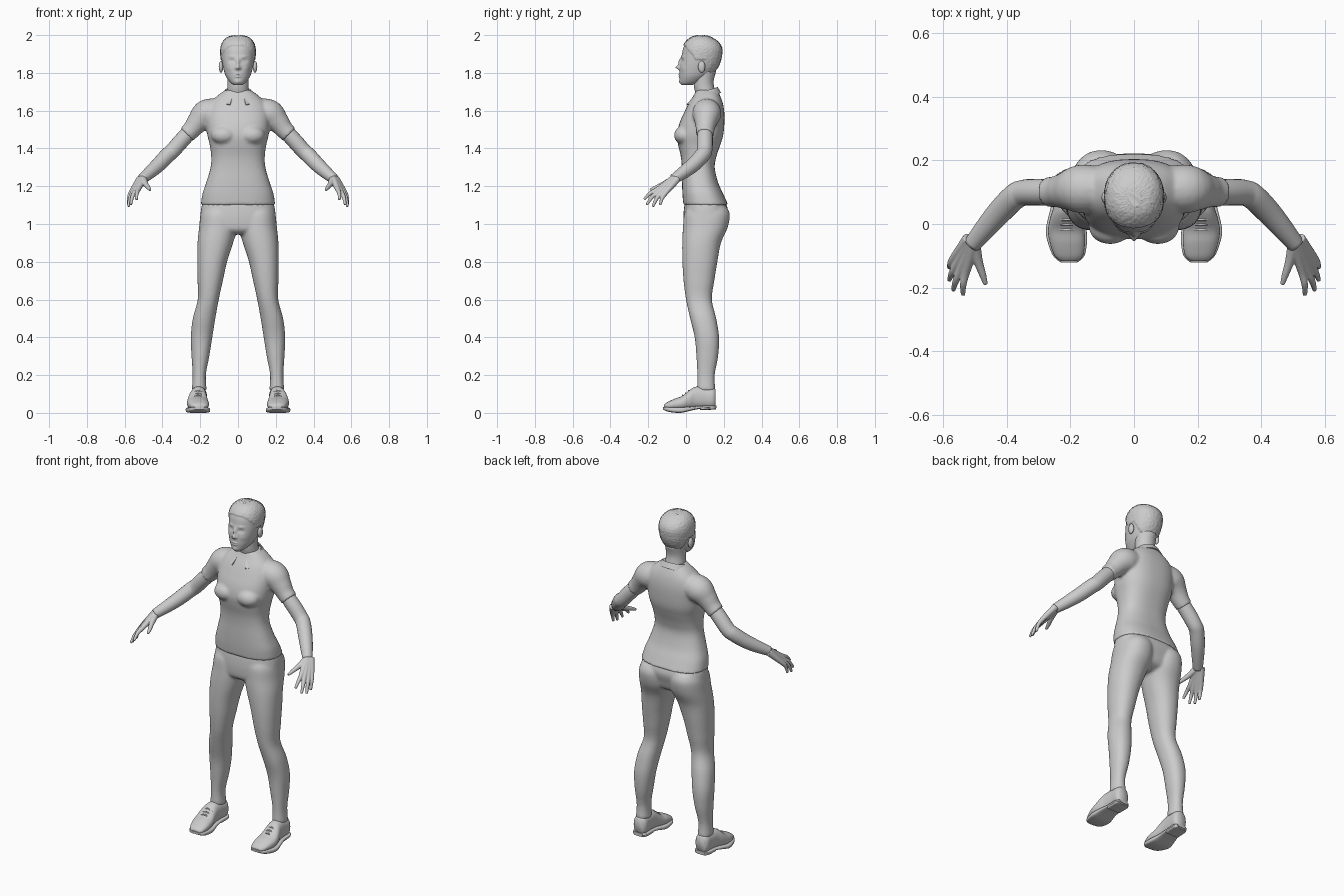
import bpy, bmesh, math, random
from mathutils import Vector

random.seed(4)
grey = bpy.data.materials.new("plain grey")
grey.diffuse_color = (0.6, 0.6, 0.6, 1)
X, Y, Z = Vector((1, 0, 0)), Vector((0, 1, 0)), Vector((0, 0, 1))


def spline(rows, k):
    """Smoothly resample rows of numbers, k steps per span."""
    out = []
    for i in range(len(rows) - 1):
        a, b, c, d = rows[max(i - 1, 0)], rows[i], rows[i + 1], rows[min(i + 2, len(rows) - 1)]
        for j in range(k):
            t = j / k
            out.append([0.5 * (2 * q + (r - p) * t + (2 * p - 5 * q + 4 * r - s) * t * t
                               + (3 * q - p - 3 * r + s) * t ** 3) for p, q, r, s in zip(a, b, c, d)])
    return out + [list(rows[-1])]


def ring(c, u, v, a, b, power, n):
    pts = []
    for i in range(n):
        t = 2 * math.pi * i / n
        co, si = math.cos(t), math.sin(t)
        pts.append(c + u * (a * math.copysign(abs(co) ** (2 / power), co))
                   + v * (b * math.copysign(abs(si) ** (2 / power), si)))
    return pts


def stack(rows, power=2.3, n=48, k=5):
    """Upright loft; rows are z, x0, x1, y0, y1."""
    return [ring(Vector(((x0 + x1) / 2, (y0 + y1) / 2, z)), X, Y, (x1 - x0) / 2, (y1 - y0) / 2, power, n)
            for z, x0, x1, y0, y1 in spline(rows, k)]


def lengthwise(rows, power=2.3, n=32, k=5):
    """Front to back loft; rows are y, centre x, half width, z0, z1."""
    return [ring(Vector((cx, y, (z0 + z1) / 2)), X, Z, w, (z1 - z0) / 2, power, n)
            for y, cx, w, z0, z1 in spline(rows, k)]


def tube(rows, n=20, k=5):
    """Round limb; rows are x, y, z, radius."""
    s = spline(rows, k)
    out = []
    for i, r in enumerate(s):
        d = (Vector(s[min(i + 1, len(s) - 1)][:3]) - Vector(s[max(i - 1, 0)][:3])).normalized()
        u = d.cross(Y if abs(d.y) < 0.9 else Z).normalized()
        out.append(ring(Vector(r[:3]), u, d.cross(u), r[3], r[3], 2, n))
    return out


def blob(c, s, n=24, m=12):
    return [ring(Vector(c) + Z * (s[2] * -math.cos(math.pi * i / m)), X, Y,
                 s[0] * math.sin(math.pi * i / m), s[1] * math.sin(math.pi * i / m), 2, n)
            for i in range(m + 1)][1:-1]


def mirrored(loft):
    return [[Vector((-p.x, p.y, p.z)) for p in r] for r in loft]


def build(name, lofts, both=(), voxel=0, smooth=4, angle=180):
    """Skin the lofts into one object; those in both are repeated on the other side."""
    bm = bmesh.new()
    for loft in list(lofts) + list(both) + [mirrored(l) for l in both]:
        vs = [[bm.verts.new(p) for p in r] for r in loft]
        n = len(vs[0])
        for a, b in zip(vs, vs[1:]):
            for i in range(n):
                bm.faces.new((a[i], a[(i + 1) % n], b[(i + 1) % n], b[i]))
        bm.faces.new(vs[0][::-1])
        bm.faces.new(vs[-1])
    bmesh.ops.recalc_face_normals(bm, faces=bm.faces)
    me = bpy.data.meshes.new(name)
    bm.to_mesh(me)
    bm.free()
    me.materials.append(grey)
    ob = bpy.data.objects.new(name, me)
    bpy.context.collection.objects.link(ob)
    for o in bpy.context.selected_objects:
        o.select_set(False)
    ob.select_set(True)
    bpy.context.view_layer.objects.active = ob
    bpy.ops.object.shade_smooth_by_angle(angle=math.radians(angle))
    if voxel:  # fuse overlapping lofts into one skin
        m = ob.modifiers.new("fuse", 'REMESH')
        m.mode, m.voxel_size, m.use_smooth_shade = 'VOXEL', voxel, True
        m = ob.modifiers.new("soften", 'SMOOTH')
        m.factor, m.iterations = 0.5, smooth
    return ob


def sym(rows):
    return [(z, -w, w, y0, y1) for z, w, y0, y1 in rows]


# Shirt: body, bust, sleeves
body = stack(sym([(1.10, .197, -.014, .224), (1.16, .188, -.019, .197), (1.22, .168, -.021, .17),
                  (1.30, .145, -.022, .152), (1.36, .142, -.028, .162), (1.42, .15, -.042, .182),
                  (1.47, .162, -.048, .197), (1.53, .167, -.036, .203), (1.59, .165, -.01, .203),
                  (1.64, .147, .015, .195), (1.68, .108, .04, .18), (1.71, .066, .055, .163)]), 2.5)
bust = blob((.075, -.008, 1.47), (.068, .056, .05))
sleeve = tube([(.09, .11, 1.595, .068), (.165, .11, 1.583, .077), (.212, .105, 1.54, .06),
               (.242, .102, 1.503, .05), (.272, .10, 1.473, .047)])
build("shirt", [body], [bust, sleeve], .008, 5)

# Collar: folded band open at the front
bm = bmesh.new()
rows = []
for i in range(41):
    a = math.radians(-160 + 8 * i)
    f = (1 - math.cos(a)) / 2
    zt = 1.722 - .04 * f
    top = (math.sin(a) * .066, .107 + math.cos(a) * .056, zt)
    low = (math.sin(a) * (.088 + .035 * f * f), .11 + math.cos(a) * (.07 + .042 * f * f), zt - .03 - .025 * f)
    rows.append((bm.verts.new(top), bm.verts.new(low)))
for (a, b), (c, d) in zip(rows, rows[1:]):
    bm.faces.new((a, b, d, c))
me = bpy.data.meshes.new("collar")
bm.to_mesh(me)
bm.free()
me.materials.append(grey)
collar = bpy.data.objects.new("collar", me)
bpy.context.collection.objects.link(collar)
collar.modifiers.new("cloth", 'SOLIDIFY').thickness = .006

# Trousers: hips and legs
hips = stack(sym([(.945, .15, .02, .14), (.97, .185, -.008, .19), (1.02, .199, -.014, .21),
                  (1.07, .197, -.012, .222), (1.115, .188, -.006, .21)]), 2.5)
leg = stack([(.12, .166, .245, .058, .155), (.20, .17, .24, .06, .152), (.30, .152, .246, .055, .17),
             (.40, .136, .25, .046, .175), (.50, .12, .239, .022, .16), (.60, .102, .213, .0, .137),
             (.70, .08, .214, -.013, .15), (.80, .058, .216, -.019, .166), (.90, .026, .214, -.02, .185),
             (.98, .004, .206, -.016, .22), (1.05, .006, .198, -.01, .232), (1.09, .02, .18, .01, .215)], 2.2)
build("trousers", [hips], [leg], .008, 4)

# Bare arms
arm = tube([(.245, .10, 1.498, .040), (.30, .10, 1.44, .042), (.347, .098, 1.387, .041),
            (.375, .085, 1.362, .041), (.42, .04, 1.315, .039), (.465, -.012, 1.274, .034),
            (.508, -.064, 1.238, .027)])
build("arms", [], [arm])

# Hands: each finger runs from the wrist through its knuckle to the tip
tips = [((.527, -.148, 1.185), (.537, -.222, 1.13)), ((.543, -.142, 1.175), (.568, -.208, 1.102)),
        ((.556, -.126, 1.168), (.58, -.176, 1.092)), ((.565, -.106, 1.167), (.58, -.137, 1.10))]
hand = []
for i, (k, t) in enumerate(tips):
    mid = [(a + b) / 2 + c for a, b, c in zip(k, t, (.004, -.004, .005))]
    hand.append(tube([(.503 + .005 * i, -.066 + .007 * i, 1.24, .02), (*k, .0135), (*mid, .0105), (*t, .007)], 14))
hand.append(tube([(.502, -.062, 1.24, .02), (.49, -.115, 1.213, .015), (.475, -.16, 1.193, .011),
                  (.466, -.19, 1.18, .007)], 14))
build("hands", [], hand, .0032, 2)

# Neck and ears
build("neck", [stack(sym([(1.66, .062, .06, .165), (1.72, .056, .043, .15), (1.76, .056, .04, .147),
                          (1.81, .06, .03, .16)]), 2)])
build("ears", [], [blob((.09, .083, 1.832), (.012, .019, .031))])

# Head
head = build("head", [stack(sym([(1.735, .022, -.022, .03), (1.75, .042, -.031, .075), (1.78, .063, -.034, .12),
                                 (1.81, .074, -.034, .15), (1.85, .083, -.031, .174), (1.89, .088, -.023, .185),
                                 (1.93, .088, -.015, .186), (1.962, .077, .002, .166), (1.985, .052, .03, .13),
                                 (1.993, .02, .058, .10)]), 2.15, 128, 9)])
# Face relief: x, z, forward push, spread x, spread z
relief = [(0, 1.829, .021, .010, .011), (0, 1.858, .011, .008, .02), (0, 1.791, .006, .018, .004),
          (0, 1.78, .006, .016, .004), (0, 1.752, .005, .016, .011)]
for s in (-1, 1):
    relief += [(s * .033, 1.886, .004, .018, .006), (s * .032, 1.862, -.010, .015, .009),
               (s * .032, 1.861, .006, .009, .005), (s * .047, 1.825, .003, .015, .015),
               (s * .012, 1.824, .006, .006, .006)]


def hairline(y):
    if y < .06:
        return 1.945 - .075 * max(0, min(1, (y + .005) / .06))
    return 1.87 if y < .105 else max(1.785, 1.87 - (y - .105) * 3)


for v in head.data.vertices:
    p = v.co
    if p.z > hairline(p.y):  # raised, slightly rough cropped hair
        p += (p - Vector((0, .085, 1.88))).normalized() * (.004 + .003 * random.random())
    elif p.y < .04:
        p.y -= sum(d * math.exp(-((p.x - x) / sx) ** 2 - ((p.z - z) / sz) ** 2)
                   for x, z, d, sx, sz in relief)

# Shoes: upper, sole, heel and laces
upper = lengthwise([(-.117, .204, .026, .022, .042), (-.10, .205, .044, .018, .056), (-.06, .209, .055, .015, .075),
                    (-.02, .213, .057, .015, .09), (.02, .213, .05, .018, .122), (.05, .21, .044, .02, .138),
                    (.10, .207, .042, .022, .14), (.14, .206, .042, .022, .135), (.157, .206, .03, .03, .125)])
build("shoe_uppers", [], [upper])
sole = lengthwise([(-.121, .204, .026, .018, .032), (-.10, .205, .049, .008, .032), (-.06, .209, .061, .001, .03),
                   (-.02, .213, .064, .001, .03), (.03, .213, .054, .013, .034), (.08, .208, .047, .022, .038),
                   (.14, .206, .046, .025, .04), (.161, .206, .03, .026, .04)], 4)
build("shoe_soles", [], [sole], angle=40)
heel = lengthwise([(.075, .208, .044, .014, .034), (.14, .206, .044, .017, .034), (.158, .206, .03, .018, .034)], 4)
build("shoe_heels", [], [heel], angle=40)
laces = [tube([(.212 - .034, y, z - .014, .004), (.212, y, z, .004), (.212 + .034, y, z - .014, .004)], 8)
         for y, z in ((-.018, .093), (-.002, .104), (.014, .117))]
build("shoe_laces", [], laces)
